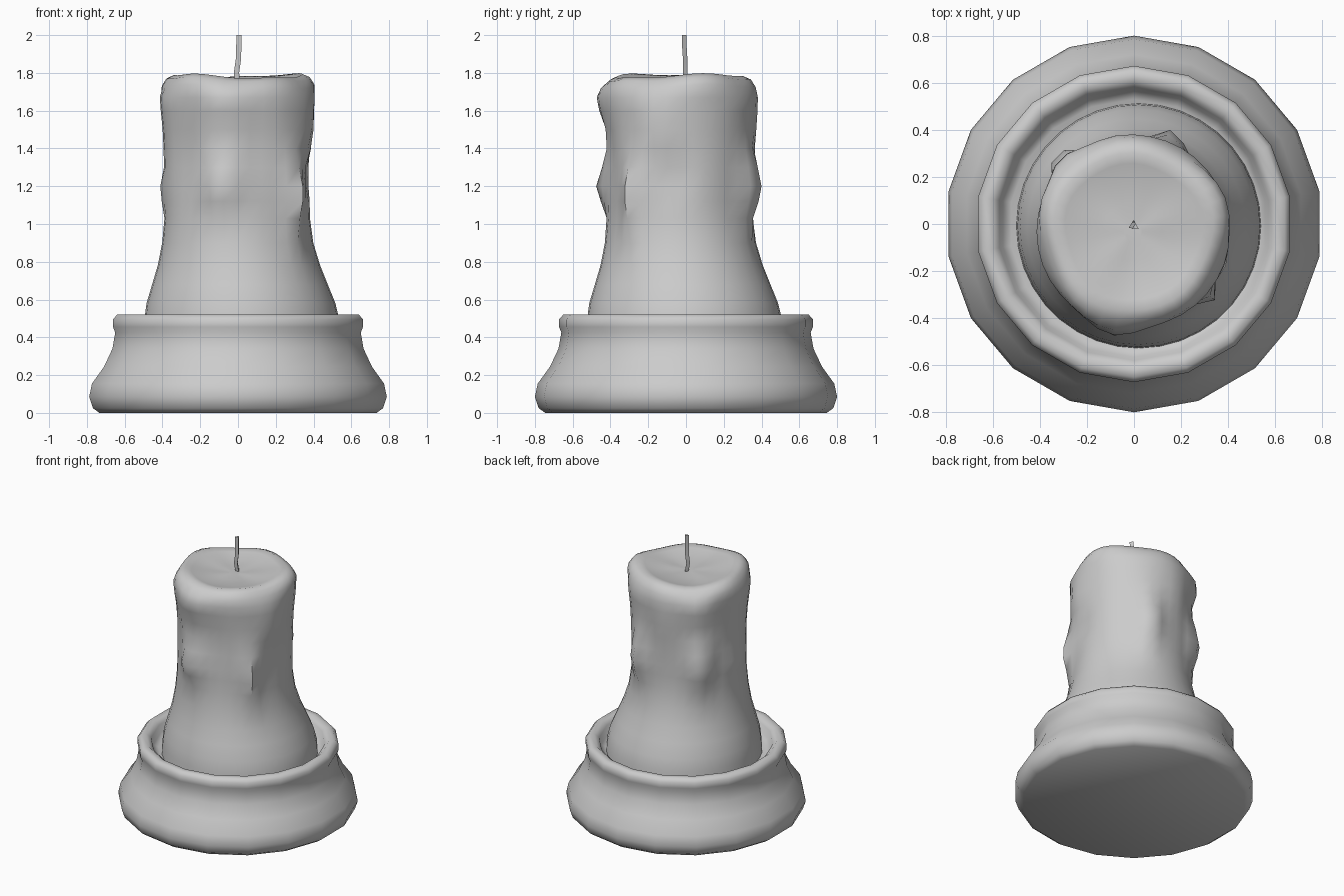
import bpy, bmesh, math


def finish(name, bm, angle):
    bmesh.ops.recalc_face_normals(bm, faces=bm.faces)
    mesh = bpy.data.meshes.new(name)
    bm.to_mesh(mesh)
    bm.free()
    ob = bpy.data.objects.new(name, mesh)
    bpy.context.collection.objects.link(ob)
    bpy.ops.object.select_all(action='DESELECT')
    ob.select_set(True)
    bpy.context.view_layer.objects.active = ob
    bpy.ops.object.shade_smooth_by_angle(angle=math.radians(angle))
    return ob


def loft(name, count, sides, point, angle=50):
    """Skin rings of points; point(ring, turn) gives each position."""
    bm = bmesh.new()
    rings = [[bm.verts.new(point(i, math.pi / 2 + 2 * math.pi * k / sides))
              for k in range(sides)] for i in range(count)]
    for a, b in zip(rings, rings[1:]):
        for k in range(sides):
            n = (k + 1) % sides
            bm.faces.new((a[k], a[n], b[n], b[k]))
    bm.faces.new(rings[0])
    bm.faces.new(rings[-1])
    return finish(name, bm, angle)


# Turned holder: foot, waist, rolled rim and shallow cup
holder = [(0.745, 0), (0.78, 0.025), (0.80, 0.085), (0.785, 0.155),
          (0.72, 0.245), (0.675, 0.34), (0.66, 0.425), (0.672, 0.455),
          (0.672, 0.495), (0.65, 0.52), (0.61, 0.52), (0.58, 0.495),
          (0.565, 0.445), (0.53, 0.425), (0.3, 0.42)]
loft("candle_holder", len(holder), 18,
     lambda i, t: (holder[i][0] * math.cos(t), holder[i][0] * math.sin(t), holder[i][1]))

# Candle profile (radius, height), dished at the top
wax = [(0.52, 0.42), (0.515, 0.50), (0.50, 0.58), (0.465, 0.68), (0.43, 0.78),
       (0.40, 0.90), (0.385, 1.03), (0.385, 1.12), (0.387, 1.20), (0.387, 1.30),
       (0.39, 1.40), (0.395, 1.50), (0.405, 1.60), (0.41, 1.67), (0.40, 1.725),
       (0.375, 1.765), (0.335, 1.783), (0.29, 1.772), (0.22, 1.755),
       (0.12, 1.745), (0.04, 1.742)]
# Drips and dents: angle, height, angular spread, height spread, amount
drips = [(-102, 1.20, 13, 0.12, 0.065), (-102, 1.65, 16, 0.09, 0.04),
         (-40, 1.15, 9, 0.20, 0.07), (-20, 1.50, 14, 0.10, 0.025),
         (-5, 1.25, 12, 0.08, -0.03), (68, 1.20, 11, 0.17, 0.075),
         (135, 1.20, 10, 0.18, 0.085), (135, 1.62, 12, 0.09, 0.035),
         (178, 1.17, 14, 0.07, 0.025), (-75, 1.40, 12, 0.18, -0.02),
         (-135, 1.35, 14, 0.20, -0.02), (100, 1.50, 14, 0.15, 0.015)]


def wax_point(i, t):
    r, z = wax[i]
    deg = math.degrees(t)
    if z < 1.73 and r > 0.37:
        for a, h, sa, sh, amount in drips:
            d = (deg - a + 180) % 360 - 180
            r += amount * math.exp(-(d / sa) ** 2 - ((z - h) / sh) ** 2)
    up = min(1, max(0, (z - 0.5) / 0.45))
    if z > 1.72:
        r *= 1 + 0.025 * math.sin(3 * t + 0.6) + 0.02 * math.sin(5 * t)
        z += 0.011 * math.sin(2 * t + 0.5) * min(1, r / 0.33) + 0.006 * math.sin(5 * t) * r / 0.4
    return (r * math.cos(t) + 0.02 * (1 - up) - 0.004 * up,
            r * math.sin(t) - 0.008 - 0.024 * up, z)


loft("candle_wax", len(wax), 36, wax_point, 60)

# Slightly bent three-sided wick
path = [(0, 0, 1.735), (-0.008, -0.008, 1.80), (0.002, -0.008, 1.87),
        (0.004, -0.012, 1.93), (0.006, -0.013, 2.0)]
loft("wick", len(path), 3,
     lambda i, t: (path[i][0] + 0.016 * math.cos(t), path[i][1] + 0.016 * math.sin(t), path[i][2]))
